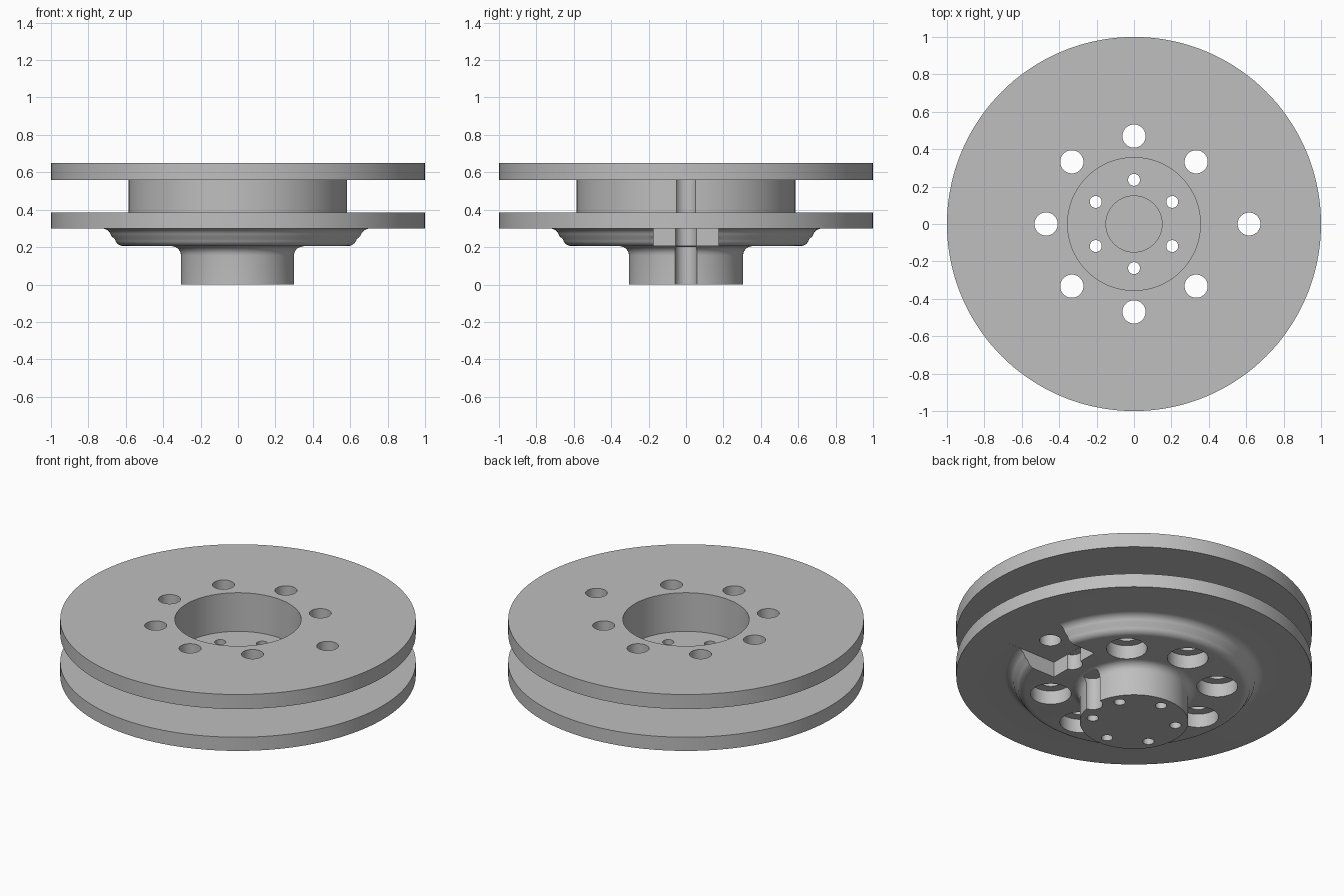
import bpy, bmesh, math
from mathutils import Matrix

cube = bpy.data.objects.get("Cube")
if cube:
    bpy.data.objects.remove(cube, do_unlink=True)

# Single bare metal colour
metal = bpy.data.materials.new("grey_metal")
metal.use_nodes = True
colour = (0.52, 0.52, 0.52, 1)
metal.diffuse_color = colour
metal.node_tree.nodes["Principled BSDF"].inputs["Base Color"].default_value = colour


def make_object(name, bm):
    mesh = bpy.data.meshes.new(name)
    bmesh.ops.recalc_face_normals(bm, faces=bm.faces)
    bm.to_mesh(mesh)
    bm.free()
    mesh.materials.append(metal)
    obj = bpy.data.objects.new(name, mesh)
    bpy.context.collection.objects.link(obj)
    return obj


def lathe(name, profile, steps=144):
    bm = bmesh.new()
    verts = [bm.verts.new((r, 0, z)) for r, z in profile]
    edges = [bm.edges.new(pair) for pair in zip(verts, verts[1:])]
    bmesh.ops.spin(bm, geom=verts + edges, cent=(0, 0, 0), axis=(0, 0, 1),
                   angle=math.tau, steps=steps, use_duplicate=False)
    bmesh.ops.remove_doubles(bm, verts=bm.verts, dist=0.0001)
    return make_object(name, bm)


def arc(r, z, radius, start, end, count=6):
    """Profile points on a circular arc, angles in degrees."""
    angles = [math.radians(start + (end - start) * i / count) for i in range(count + 1)]
    return [(r + radius * math.cos(a), z + radius * math.sin(a)) for a in angles]


def cut(target, cutter):
    mod = target.modifiers.new("cut", "BOOLEAN")
    mod.operation = "DIFFERENCE"
    mod.solver = "EXACT"
    mod.object = cutter
    bpy.context.view_layer.objects.active = target
    bpy.ops.object.modifier_apply(modifier=mod.name)
    bpy.data.objects.remove(cutter, do_unlink=True)


def drill(target, x, y, radius, low, high):
    bm = bmesh.new()
    bmesh.ops.create_cone(bm, cap_ends=True, segments=40, radius1=radius, radius2=radius,
                          depth=high - low,
                          matrix=Matrix.Translation((x, y, (low + high) / 2)))
    cut(target, make_object("drill_cutter", bm))


# Flanged wheel: hub, filleted dish, two discs, drum between them, stepped bore
DISH_Z, DISC_Z = 0.205, 0.30
profile = [(0, 0), (0.305, 0)]
profile += arc(0.355, DISH_Z - 0.05, 0.05, 180, 90)
profile += arc(0.61, DISH_Z + 0.05, 0.05, -90, -15)
profile += arc(0.73, DISC_Z - 0.055, 0.055, 165, 90)
profile += [(1, DISC_Z), (1, 0.385), (0.585, 0.385), (0.585, 0.56), (1, 0.56),
            (1, 0.65), (0.355, 0.65), (0.355, 0.41), (0.15, 0.41), (0.15, 0.12), (0, 0.12)]
wheel = lathe("flanged_wheel", profile)

# Ring of through holes with wide pockets underneath
for i in range(1, 8):
    a = i * math.tau / 8
    x, y = 0.47 * math.cos(a), 0.47 * math.sin(a)
    drill(wheel, x, y, 0.115, 0.1, 0.29)
    drill(wheel, x, y, 0.062, 0.2, 0.8)

# Small bolt holes through the hub
for i in range(6):
    a = math.radians(30 + 60 * i)
    drill(wheel, 0.236 * math.cos(a), 0.236 * math.sin(a), 0.032, -0.1, 0.8)

# Square notch in the dish on one side
bm = bmesh.new()
bmesh.ops.create_cube(bm, size=1, matrix=Matrix.Translation((0.62, 0, 0.2005))
                      @ Matrix.Diagonal((0.36, 0.35, 0.2, 1)))
cut(wheel, make_object("notch_cutter", bm))

# Offset pin hole and the round clearance grooves in line with it
drill(wheel, 0.615, 0, 0.061, 0.2, 0.8)
drill(wheel, 0.455, 0, 0.058, 0.1, 0.2995)
drill(wheel, 0.305, 0, 0.058, -0.1, 0.2)

# Smooth round surfaces, crisp rims
bpy.ops.object.select_all(action="DESELECT")
wheel.select_set(True)
bpy.context.view_layer.objects.active = wheel
bpy.ops.object.shade_smooth_by_angle(angle=math.radians(30))
